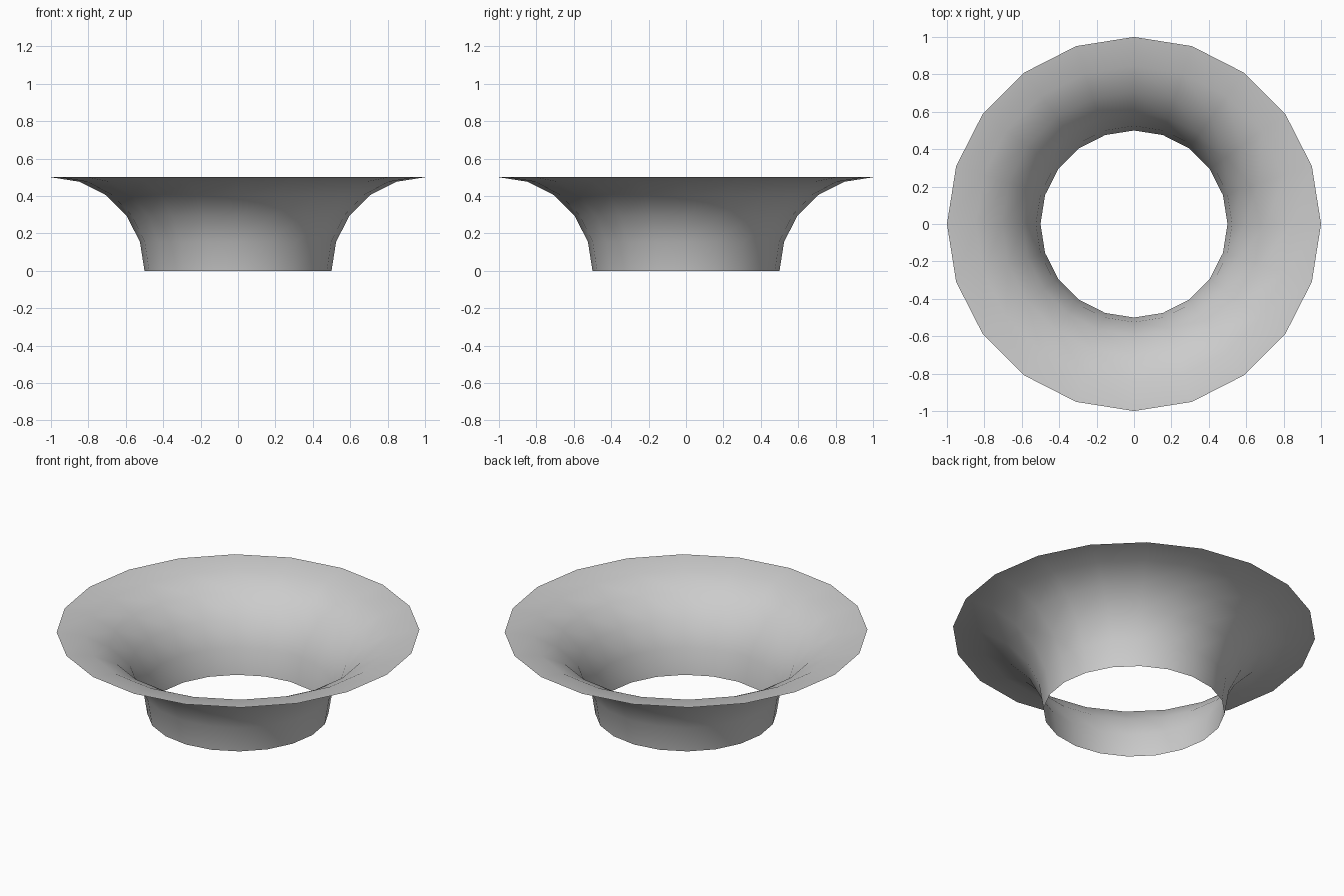
import bpy
from math import sin, cos, pi

if "Cube" in bpy.data.objects:
    bpy.data.objects.remove(bpy.data.objects["Cube"])

SIDES = 20      # segments around the ring
STEPS = 5       # segments along the quarter-arc profile
R_TOP, R_ARC = 1.0, 0.5

# Flared collar: quarter-circle profile swept round the z axis, open at both ends
verts, faces = [], []
for j in range(STEPS + 1):
    t = (pi / 2) * j / STEPS
    r, z = R_TOP - R_ARC * cos(t), R_ARC * sin(t)
    for i in range(SIDES):
        a = 2 * pi * i / SIDES
        verts.append((r * cos(a), r * sin(a), z))

for j in range(STEPS):
    for i in range(SIDES):
        k = (i + 1) % SIDES
        lo, hi = j * SIDES, (j + 1) * SIDES
        faces.append((lo + i, hi + i, hi + k, lo + k))

mesh = bpy.data.meshes.new("flared_collar")
mesh.from_pydata(verts, [], faces)
mesh.update()
for p in mesh.polygons:
    p.use_smooth = True
collar = bpy.data.objects.new("flared_collar", mesh)
bpy.context.collection.objects.link(collar)
